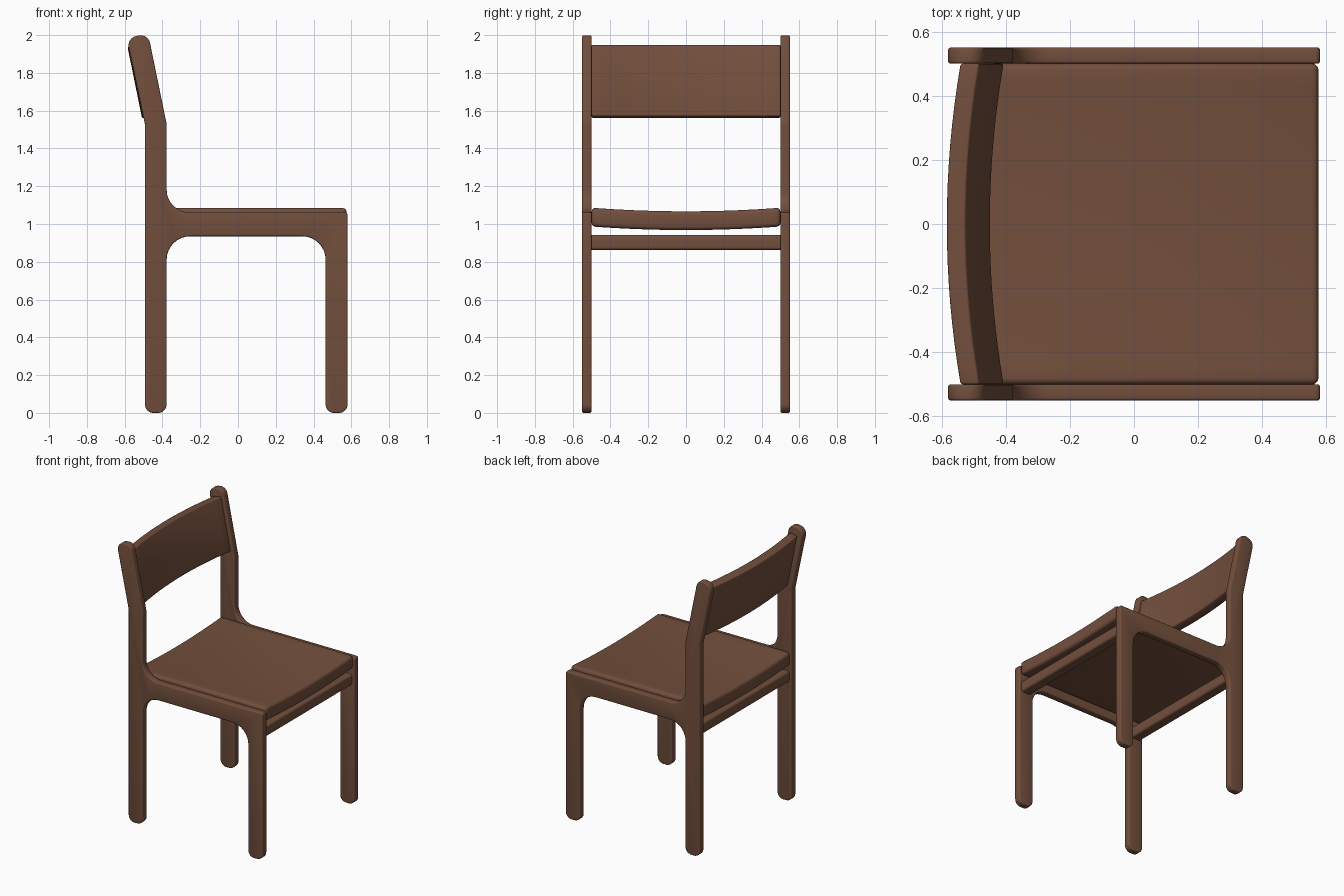
import bpy, bmesh, math
from mathutils import Vector

if "Cube" in bpy.data.objects:
    bpy.data.objects.remove(bpy.data.objects["Cube"])

wood = bpy.data.materials.new("brown wood")
wood.diffuse_color = (0.17, 0.078, 0.046, 1)
wood.use_nodes = True
wood.node_tree.nodes["Principled BSDF"].inputs["Base Color"].default_value = wood.diffuse_color


def rounded(corners, steps=8):
    """Round each (x, z, radius) corner of a closed outline."""
    out, n = [], len(corners)
    for i, (x, z, r) in enumerate(corners):
        p = Vector((x, z))
        if r == 0:
            out.append(p)
            continue
        u = (Vector(corners[i - 1][:2]) - p).normalized()
        v = (Vector(corners[(i + 1) % n][:2]) - p).normalized()
        half = math.acos(max(-1, min(1, u.dot(v)))) / 2
        c = p + (u + v).normalized() * (r / math.sin(half))
        d = r / math.tan(half)
        a, b = p + u * d - c, p + v * d - c
        w = math.pi - 2 * half
        for k in range(steps + 1):
            t = k / steps
            out.append(c + (a * math.sin((1 - t) * w) + b * math.sin(t * w)) / math.sin(w))
    return out


def sweep(name, section, y0, y1, bow=(0, 0), steps=1, bevel=0.0):
    """Sweep an xz section along y, bowing it most at the middle."""
    bm = bmesh.new()
    rings = []
    for k in range(steps + 1):
        t = k / steps
        s = 1 - (2 * t - 1) ** 2
        rings.append([bm.verts.new((p[0] + bow[0] * s, y0 + (y1 - y0) * t, p[1] + bow[1] * s))
                      for p in section])
    n = len(section)
    for a, b in zip(rings, rings[1:]):
        for i in range(n):
            j = (i + 1) % n
            bm.faces.new((a[i], a[j], b[j], b[i]))
    bm.faces.new(rings[0])
    bm.faces.new(rings[-1][::-1])
    bmesh.ops.recalc_face_normals(bm, faces=bm.faces)
    for f in bm.faces:
        f.smooth = True
    me = bpy.data.meshes.new(name)
    bm.to_mesh(me)
    bm.free()
    me.materials.append(wood)
    ob = bpy.data.objects.new(name, me)
    bpy.context.collection.objects.link(ob)
    if bevel:
        m = ob.modifiers.new("soft edges", 'BEVEL')
        m.width, m.segments = bevel, 3
        m.limit_method, m.angle_limit = 'ANGLE', math.radians(40)
    return ob


# Side frames: back post, seat rail and front leg in one outline
frame = rounded([
    (-0.493, 0, 0.045), (-0.378, 0, 0.045),
    (-0.378, 0.935, 0.125), (0.464, 0.935, 0.125),
    (0.464, 0, 0.045), (0.58, 0, 0.045),
    (0.58, 1.062, 0.015), (-0.378, 1.062, 0.12),
    (-0.378, 1.53, 0.1), (-0.476, 2.008, 0.05),
    (-0.589, 1.985, 0.05), (-0.493, 1.53, 0.1)])
for side, label in ((-1, "near_side_frame"), (1, "far_side_frame")):
    sweep(label, frame, side * 0.5, side * 0.55, bevel=0.008)

# Seat, dished across its width
seat = [(-0.487, 0.987), (0.575, 0.987), (0.575, 1.086), (-0.487, 1.086)]
sweep("seat", seat, -0.5, 0.5, bow=(0, -0.019), steps=16, bevel=0.02)

# Backrest, tilted and bowed to the rear
back = [(-0.465, 1.56), (-0.405, 1.572), (-0.482, 1.95), (-0.542, 1.938)]
sweep("backrest", back, -0.5, 0.5, bow=(-0.043, 0), steps=16, bevel=0.008)

# Cross rails under the seat
for x, label in ((0.522, "front_cross_rail"), (-0.436, "back_cross_rail")):
    r = 0.04
    bar = rounded([(x - r, 0.863, 0.015), (x + r, 0.863, 0.015),
                   (x + r, 0.943, 0.015), (x - r, 0.943, 0.015)], 4)
    sweep(label, bar, -0.5, 0.5)

# Shade smooth, keeping sharp edges
for ob in bpy.context.collection.objects:
    ob.select_set(True)
    bpy.context.view_layer.objects.active = ob
bpy.ops.object.shade_smooth_by_angle(angle=math.radians(40))
for ob in bpy.context.collection.objects:
    for m in [m for m in ob.modifiers if m.type == 'BEVEL']:
        # bevelled edges shade as one soft surface
        m.harden_normals = False
        for e in ob.data.edges:
            e.use_edge_sharp = False
